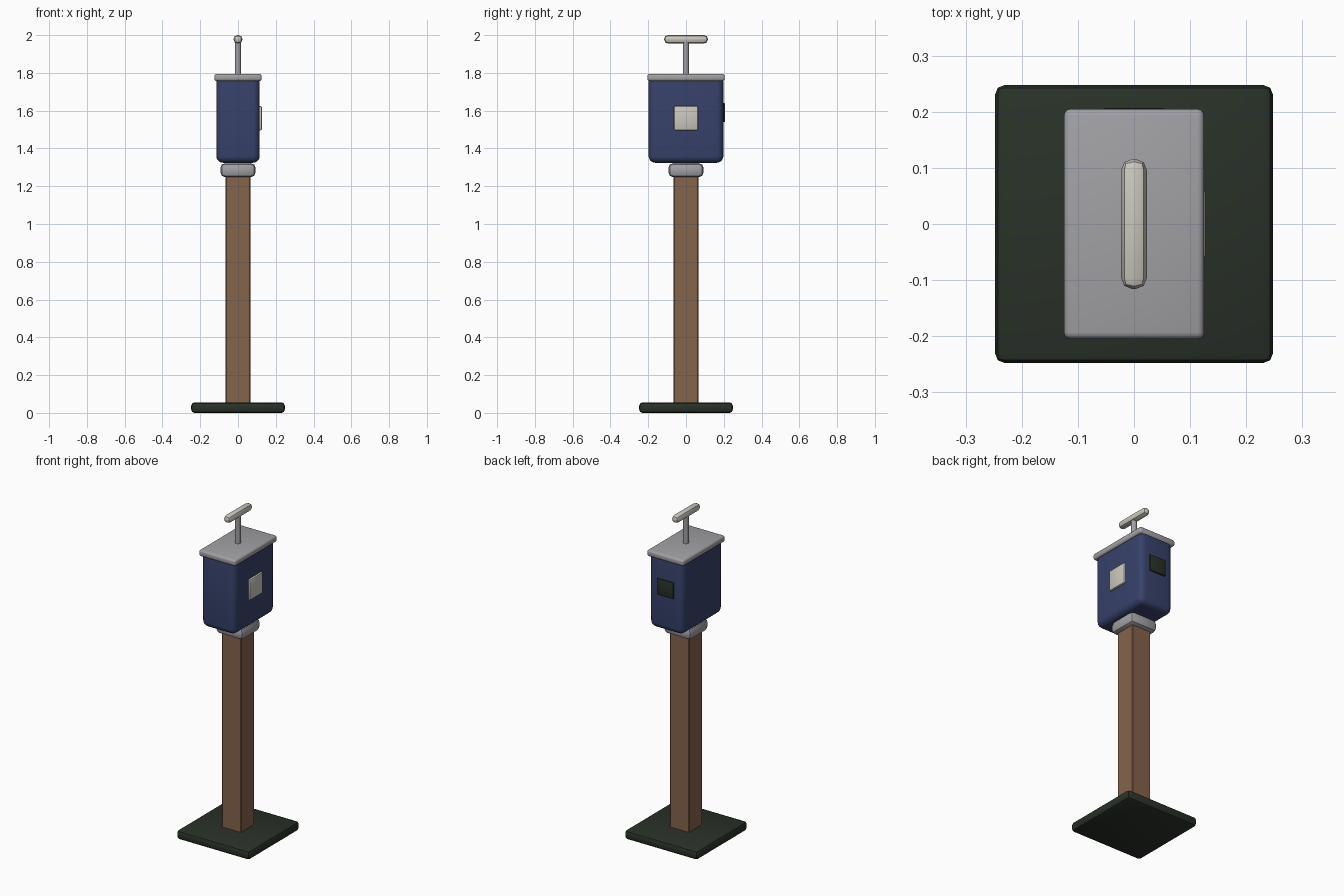
import bpy
import bmesh
from math import radians

cube = bpy.data.objects.get("Cube")
if cube:
    bpy.data.objects.remove(cube, do_unlink=True)


def material(name, rgb):
    m = bpy.data.materials.new(name)
    m.use_nodes = True
    m.diffuse_color = (*rgb, 1)
    m.node_tree.nodes["Principled BSDF"].inputs["Base Color"].default_value = (*rgb, 1)
    return m


blue = material("navy blue", (0.038, 0.054, 0.145))
wood = material("brown wood", (0.235, 0.125, 0.07))
dark = material("dark green", (0.022, 0.031, 0.021))
grey = material("light grey", (0.36, 0.36, 0.38))
cream = material("cream", (0.60, 0.58, 0.51))


def finish(obj, bevel, segments):
    """Round the edges and shade smooth while keeping facets sharp."""
    if bevel:
        mod = obj.modifiers.new("rounded edges", 'BEVEL')
        mod.width, mod.segments = bevel, segments
        mod.limit_method = 'ANGLE'
        bpy.ops.object.modifier_apply(modifier=mod.name)
    bpy.ops.object.shade_smooth_by_angle(angle=radians(32))


def box(name, mat, x, y, z, bevel=0.0, segments=2):
    """Box from (min, max) spans along each axis."""
    bpy.ops.mesh.primitive_cube_add(size=1)
    obj = bpy.context.object
    obj.name = name
    bm = bmesh.new()
    bm.from_mesh(obj.data)
    for v in bm.verts:
        v.co = [span[c > 0] for span, c in zip((x, y, z), v.co)]
    bm.to_mesh(obj.data)
    bm.free()
    obj.data.materials.append(mat)
    finish(obj, bevel, segments)
    return obj


def sym(half):
    return (-half, half)


# Ground plate, post and collar
box("base_plate", dark, sym(0.248), sym(0.248), (0, 0.056), 0.018)
box("post", wood, sym(0.065), sym(0.065), (0.05, 1.27), 0.004, 1)
box("collar", grey, sym(0.093), sym(0.093), (1.248, 1.322), 0.025)

# Container and lid
box("container", blue, sym(0.115), sym(0.198), (1.324, 1.785), 0.036, 5)
box("lid", grey, sym(0.125), sym(0.205), (1.757, 1.795), 0.012, 3)

# Plates on the left side and the back
box("side_label", cream, (0.105, 0.127), sym(0.064), (1.496, 1.624), 0.008, 2)
box("back_plate", dark, sym(0.056), (0.19, 0.207), (1.54, 1.64), 0.005, 2)

# Handle
bpy.ops.mesh.primitive_cylinder_add(vertices=12, radius=0.016, depth=0.2,
                                    location=(0, 0, 1.88))
stem = bpy.context.object
stem.name = "handle_stem"
stem.data.materials.append(grey)
finish(stem, 0, 1)
box("handle_grip", cream, sym(0.023), sym(0.116), (1.956, 2.0), 0.020)
